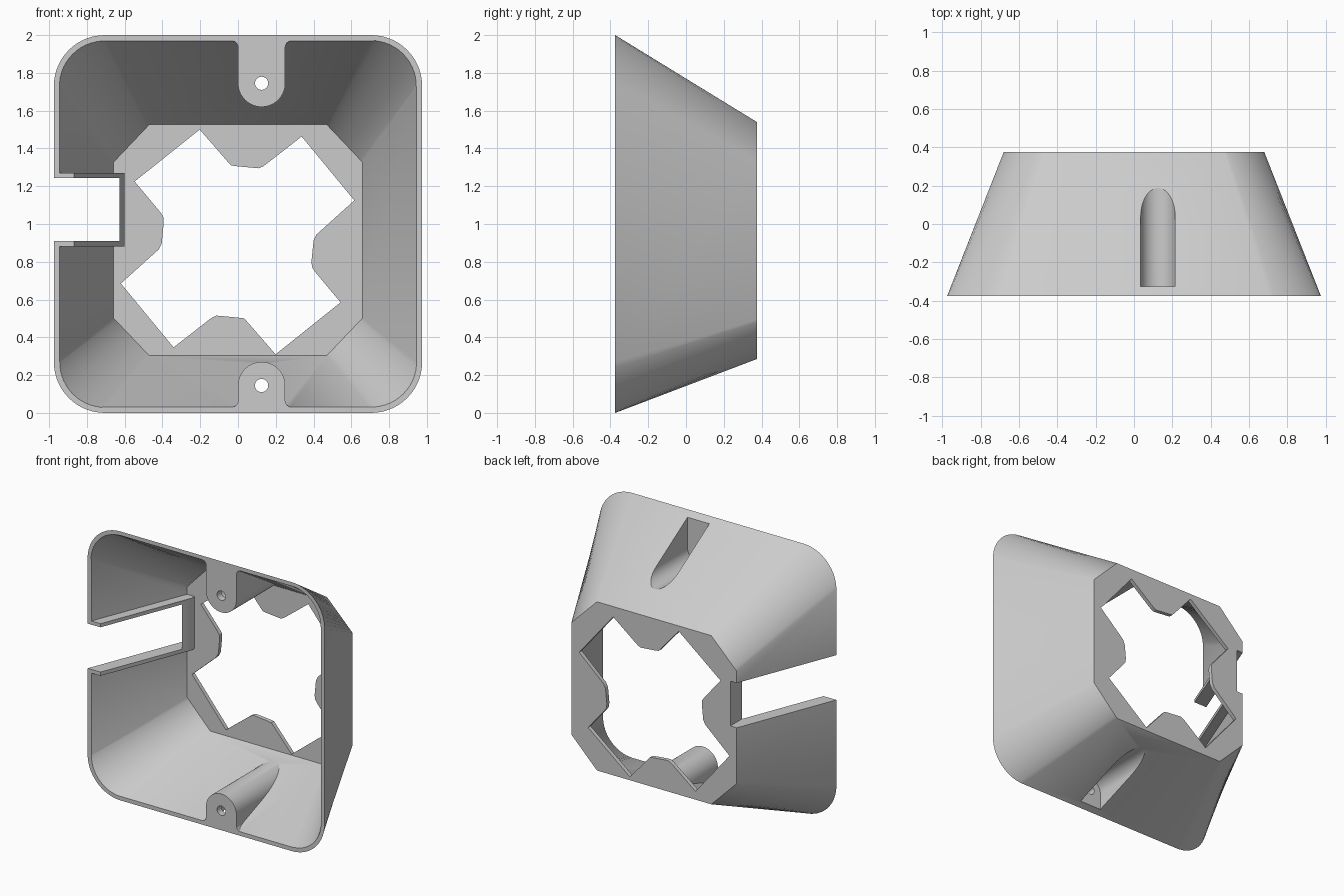
import bpy, bmesh, math

cube = bpy.data.objects.get("Cube")
if cube:
    bpy.data.objects.remove(cube, do_unlink=True)

FRONT, BACK = -0.375, 0.375
BOSS_X, BOSS_TOP, BOSS_LOW = 0.125, 1.745, 0.145


def loft(name, ring_a, ring_b):
    """Closed solid between two rings of 3D points."""
    bm = bmesh.new()
    a = [bm.verts.new(p) for p in ring_a]
    b = [bm.verts.new(p) for p in ring_b]
    n = len(a)
    bm.faces.new(a)
    bm.faces.new(b[::-1])
    for i in range(n):
        j = (i + 1) % n
        bm.faces.new((a[i], b[i], b[j], a[j]))
    bmesh.ops.recalc_face_normals(bm, faces=bm.faces)
    mesh = bpy.data.meshes.new(name)
    bm.to_mesh(mesh)
    bm.free()
    obj = bpy.data.objects.new(name, mesh)
    bpy.context.collection.objects.link(obj)
    return obj


def prism_y(name, pts, lo, hi):
    return loft(name, [(x, lo, z) for x, z in pts], [(x, hi, z) for x, z in pts])


def boolean(target, tools):
    """Subtract every tool from the target and discard the tools."""
    for tool in tools:
        mod = target.modifiers.new("cut", "BOOLEAN")
        mod.operation, mod.solver, mod.object = "DIFFERENCE", "EXACT", tool
        bpy.context.view_layer.update()
        dg = bpy.context.evaluated_depsgraph_get()
        mesh = bpy.data.meshes.new_from_object(target.evaluated_get(dg))
        target.modifiers.clear()
        target.data = mesh
        bpy.data.objects.remove(tool, do_unlink=True)


def arc(cx, cz, r, start, end, n):
    return [(cx + r * math.cos(t), cz + r * math.sin(t))
            for t in (math.radians(start + (end - start) * i / n) for i in range(n + 1))]


def rounded_ring(half, lo, hi, r, n=14):
    corners = ((half - r, hi - r), (r - half, hi - r), (r - half, lo + r), (half - r, lo + r))
    return [p for k, (x, z) in enumerate(corners) for p in arc(x, z, r, 90 * k, 90 * k + 90, n)]


def octagon_ring(half, lo, hi, cut_x, cut_z, n=14):
    ends = [((half, hi - cut_z), (half - cut_x, hi)), ((cut_x - half, hi), (-half, hi - cut_z)),
            ((-half, lo + cut_z), (cut_x - half, lo)), ((half - cut_x, lo), (half, lo + cut_z))]
    return [(a[0] + (b[0] - a[0]) * i / n, a[1] + (b[1] - a[1]) * i / n)
            for a, b in ends for i in range(n + 1)]


def housing(name, front, back, y_back, extend):
    """Rounded square tapering to an octagon, optionally extended past the front."""
    t = -extend / (y_back - FRONT)
    ring = [(a[0] + (b[0] - a[0]) * t, FRONT - extend, a[1] + (b[1] - a[1]) * t)
            for a, b in zip(front, back)]
    return loft(name, ring, [(x, y_back, z) for x, z in back])


def u_shape(cz, r, up, reach, flare=0.0, wall=0.0):
    """Round-ended slot outline running outwards, with optional fillets at the wall."""
    pts = arc(0, 0, r, 180, 360, 28)
    if flare:
        fillet = arc(r + flare, wall - flare, flare, 180, 90, 6)
        pts += fillet + [(r + flare, reach), (-r - flare, reach)]
        pts += [(-x, z) for x, z in reversed(fillet)]
    else:
        pts += [(r, reach), (-r, reach)]
    return [(BOSS_X + x, cz + up * z) for x, z in pts]


# Outer body and the cavity to be taken from it
body = housing("tapered_housing", rounded_ring(0.975, 0, 2, 0.27),
               octagon_ring(0.68, 0.285, 1.54, 0.21, 0.21), BACK, 0)
cavity = housing("cavity", rounded_ring(0.945, 0.03, 1.97, 0.24),
                 octagon_ring(0.66, 0.303, 1.526, 0.19, 0.2), 0.345, 0.1)

# Screw bosses and side notch frame stay as material inside the cavity
bosses = [prism_y("boss", u_shape(cz, 0.125, up, 0.5, 0.035, wall), -0.7, 0.7)
          for cz, up, wall in ((BOSS_TOP, 1, 0.225), (BOSS_LOW, -1, 0.115))]
frame_xy = [(-1.3, -0.6), (-0.958, -0.6), (-0.6, 0.31), (-0.6, 0.6), (-1.3, 0.6)]
frame = loft("notch_frame", [(x, y, 0.882) for x, y in frame_xy],
             [(x, y, 1.27) for x, y in frame_xy])
boolean(cavity, bosses + [frame])

# Side notch, boss slots and screw holes
cutters = [cavity, prism_y("notch", [(-1.3, 0.91), (-0.628, 0.91), (-0.628, 1.243), (-1.3, 1.243)],
                           -0.7, 0.7)]
for cz, up in ((BOSS_TOP, 1), (BOSS_LOW, -1)):
    cutters.append(prism_y("slot", u_shape(cz, 0.09, up, 0.5), -0.325, 0.7))
    cutters.append(prism_y("screw_hole", arc(BOSS_X, cz, 0.035, 0, 345, 23), -0.6, -0.25))

# Star-shaped opening in the back plate, half outline turned about its centre
half = [(0.339, 0.558), (0.149, 0.41), (0.135, 0.4), (0.112, 0.39), (0.002, 0.4), (-0.035, 0.405),
        (-0.053, 0.425), (-0.201, 0.595), (-0.545, 0.32), (-0.412, 0.161), (-0.394, 0.135),
        (-0.391, 0.103), (-0.402, -0.008), (-0.418, -0.04), (-0.618, -0.22)]
star = half + [(-x, -z) for x, z in half]
cutters.append(prism_y("opening", [(x - 0.002, z + 0.905) for x, z in star], 0.2, 0.6))
boolean(body, cutters)

# Single grey material
mat = bpy.data.materials.new("light_grey")
mat.use_nodes = True
colour = (0.6, 0.6, 0.6, 1)
mat.diffuse_color = colour
mat.node_tree.nodes["Principled BSDF"].inputs["Base Color"].default_value = colour
body.data.materials.clear()
body.data.materials.append(mat)
for poly in body.data.polygons:
    poly.material_index = 0

bpy.ops.object.select_all(action="DESELECT")
body.select_set(True)
bpy.context.view_layer.objects.active = body
bpy.ops.object.shade_smooth_by_angle(angle=math.radians(25))
